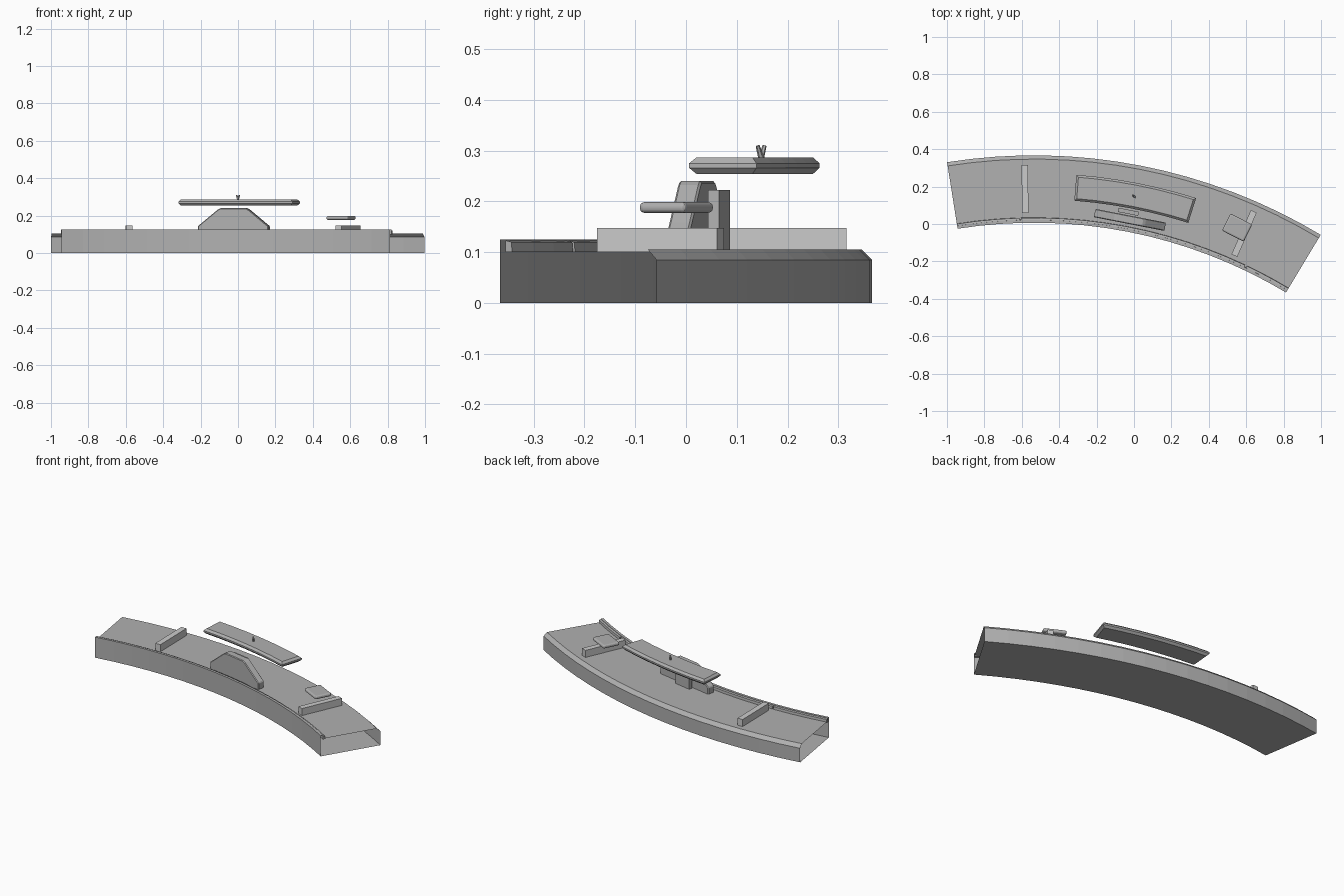
import bpy, bmesh, math
from mathutils import Matrix

if "Cube" in bpy.data.objects:
    bpy.data.objects.remove(bpy.data.objects["Cube"])

CX, CY = -0.534, -2.608         # centre of the counter's arc
MID = math.radians(11)          # direction of the arc's middle

grey = bpy.data.materials.new("dark_grey")
grey.diffuse_color = (0.44, 0.44, 0.44, 1)
grey.use_nodes = True
grey.node_tree.nodes["Principled BSDF"].inputs["Base Color"].default_value = grey.diffuse_color


def finish(name, bm, bevel=0, segs=1, mat=grey):
    bmesh.ops.recalc_face_normals(bm, faces=bm.faces)
    me = bpy.data.meshes.new(name)
    bm.to_mesh(me)
    bm.free()
    if mat:
        me.materials.append(mat)
    ob = bpy.data.objects.new(name, me)
    bpy.context.collection.objects.link(ob)
    if bevel:
        m = ob.modifiers.new("bevel", 'BEVEL')
        m.width, m.segments = bevel, segs
        m.limit_method = 'ANGLE'
        m.angle_limit = math.radians(30)
    return ob


def sweep(name, profile, a0, a1, steps, caps=True, chamfer=0):
    """Sweep a closed (radius, z) profile along the arc, angles in degrees."""
    bm = bmesh.new()
    rings = []
    for i in range(steps + 1):
        a = math.radians(a0 + (a1 - a0) * i / steps)
        rings.append([bm.verts.new((CX + r * math.sin(a), CY + r * math.cos(a), z))
                      for r, z in profile])
    n = len(profile)
    for p, q in zip(rings, rings[1:]):
        for j in range(n):
            k = (j + 1) % n
            bm.faces.new((p[j], p[k], q[k], q[j]))
    if caps:
        bm.faces.new(rings[0])
        bm.faces.new(rings[-1])
    if chamfer:     # level rims only, upright corners stay sharp
        bmesh.ops.recalc_face_normals(bm, faces=bm.faces)
        rims = [e for e in bm.edges if e.calc_face_angle(0) > 1
                and abs(e.verts[0].co.z - e.verts[1].co.z) < 1e-4]
        bmesh.ops.bevel(bm, geom=rims, offset=chamfer, segments=1, affect='EDGES', profile=0.5)
    return finish(name, bm)


def box(name, size, loc, angle, bevel=0, segs=1, mat=grey):
    bm = bmesh.new()
    bmesh.ops.create_cube(bm, size=1)
    bmesh.ops.scale(bm, vec=size, verts=bm.verts)
    ob = finish(name, bm, bevel, segs, mat)
    ob.location = loc
    ob.rotation_euler.z = -angle
    return ob


# curved counter shell, open at both ends, raised lip on the inner edge
sweep("counter", [(2.615, 0), (2.975, 0), (2.975, 0.085), (2.955, 0.105),
                  (2.632, 0.105), (2.63, 0.125), (2.615, 0.125)],
      -9, 31, 16, caps=False)

# inner strip of the lip, split in three
for i, (a, b) in enumerate([(-9, -1.7), (-1.5, 25.3), (25.5, 31)]):
    sweep(f"lip_strip_{i}", [(2.628, 0.1), (2.643, 0.1), (2.641, 0.12), (2.628, 0.123)],
          a, b, max(3, round((b - a) / 2.5)))

# lighter radial divider bars
for i, (deg, r, length) in enumerate([(-1.0, 2.796, 0.256), (23.7, 2.793, 0.258)]):
    a = math.radians(deg)
    box(f"divider_{i}", (0.034, length, 0.048),
        (CX + r * math.sin(a), CY + r * math.cos(a), 0.124), a, mat=None)

# upright console with sloped shoulders
bm = bmesh.new()
outline = [(-0.192, 0.1), (-0.192, 0.145), (-0.175, 0.158), (-0.085, 0.232), (-0.07, 0.24),
           (0.07, 0.24), (0.085, 0.232), (0.175, 0.158), (0.192, 0.145), (0.192, 0.1)]
face = bm.faces.new([bm.verts.new((x, -0.0225, z)) for x, z in outline])
ext = bmesh.ops.extrude_face_region(bm, geom=[face])
bmesh.ops.translate(bm, vec=(0, 0.045, 0),
                    verts=[v for v in ext["geom"] if isinstance(v, bmesh.types.BMVert)])
console = finish("console", bm, 0.004)
console.location = (-0.022, 0.022, 0)
console.rotation_euler.z = -MID

# support post behind the console
box("console_post", (0.11, 0.022, 0.122), (-0.03, 0.065, 0.161), MID)

# floating curved shelf with chamfered rims
sweep("shelf", [(2.741, 0.254), (2.88, 0.254), (2.88, 0.287), (2.741, 0.287)],
      4.5, 17.5, 6, chamfer=0.012)

# small sprout on the shelf
bm = bmesh.new()
for tilt in (-16, 16):
    m = (Matrix.Rotation(math.radians(tilt), 4, 'X') @ Matrix.Rotation(math.radians(tilt), 4, 'Y')
         @ Matrix.Translation((0, 0, 0.012)))
    bmesh.ops.create_cone(bm, cap_ends=True, segments=6, radius1=0.006, radius2=0.004,
                          depth=0.027, matrix=m)
sprout = finish("sprout", bm)
sprout.location = (0, 0.148, 0.286)

# cushion-like pad near the right divider
box("pad", (0.13, 0.102, 0.021), (0.551, -0.019, 0.188), math.radians(27), 0.009, 3)
